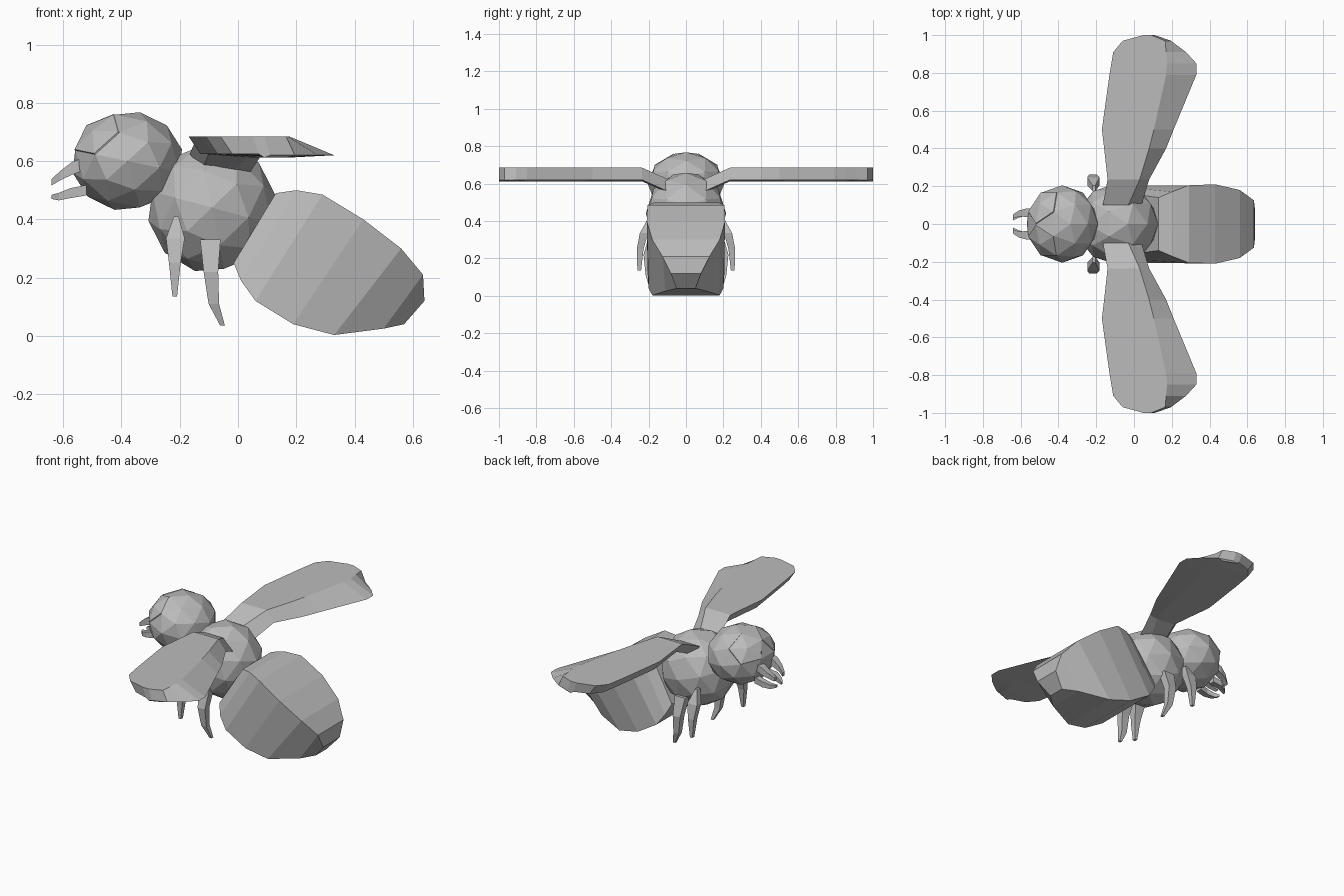
import bpy, bmesh, math
from mathutils import Matrix, Vector

if "Cube" in bpy.data.objects:
    bpy.data.objects.remove(bpy.data.objects["Cube"])

grey = bpy.data.materials.new("plain_grey")
grey.diffuse_color = (0.5, 0.5, 0.5, 1)
grey.use_nodes = True
grey.node_tree.nodes["Principled BSDF"].inputs["Base Color"].default_value = grey.diffuse_color


def finish(name, bm):
    bmesh.ops.recalc_face_normals(bm, faces=bm.faces)
    me = bpy.data.meshes.new(name)
    bm.to_mesh(me)
    bm.free()
    me.materials.append(grey)
    ob = bpy.data.objects.new(name, me)
    bpy.context.collection.objects.link(ob)
    return ob


def loft(name, rings):
    """Skin a list of equal-length rings and cap both ends."""
    bm = bmesh.new()
    vs = [[bm.verts.new(p) for p in r] for r in rings]
    n = len(vs[0])
    for a, b in zip(vs, vs[1:]):
        for i in range(n):
            j = (i + 1) % n
            bm.faces.new((a[i], a[j], b[j], b[i]))
    bm.faces.new(vs[0])
    bm.faces.new(vs[-1])
    return finish(name, bm)


def pair(name, rings):
    """Left and right copies, mirrored across y."""
    for side, s in (("left", -1), ("right", 1)):
        loft(f"{side}_{name}", [[(x, s * y, z) for x, y, z in r] for r in rings])


def ball(centre, radii, tilt):
    bm = bmesh.new()
    bmesh.ops.create_icosphere(bm, subdivisions=2, radius=1)
    bm.transform(Matrix.Translation(centre) @ Matrix.Diagonal((*radii, 1))
                 @ Matrix.Rotation(math.radians(tilt), 4, 'Y'))
    return bm


# Head with two raised five-sided eye panels
head_c = Vector((-0.38, 0, 0.60))
bm = ball(head_c, (0.193, 0.205, 0.172), 13)
for s in (-1, 1):
    aim = head_c + Vector((-0.12, s * 0.105, 0.105))
    centre = min((v for v in bm.verts if len(v.link_edges) == 5),
                 key=lambda v: (v.co - aim).length)
    bmesh.ops.inset_region(bm, faces=list(centre.link_faces),
                           thickness=0.003, depth=0.004)
finish("head", bm)

# Thorax
finish("thorax", ball((-0.09, 0, 0.44), (0.222, 0.215, 0.225), 15))

# Abdomen: four-sided rings (top x, z, half width, bottom x, z, half width)
abdomen = [(0.13, 0.49, 0.14, -0.015, 0.25, 0.16),
           (0.20, 0.50, 0.17, 0.01, 0.19, 0.19),
           (0.29, 0.485, 0.205, 0.06, 0.12, 0.205),
           (0.43, 0.40, 0.21, 0.19, 0.04, 0.20),
           (0.56, 0.30, 0.18, 0.33, 0.003, 0.18),
           (0.635, 0.21, 0.125, 0.50, 0.025, 0.11),
           (0.64, 0.12, 0.08, 0.57, 0.04, 0.05)]
loft("abdomen", [[(a, -w, b), (a, w, b), (c, v, d), (c, -v, d)]
                 for a, b, w, c, d, v in abdomen])

# Wings: wedge sections (y, leading x, ridge x, trailing x, top z)
wing = [(0.10, -0.165, -0.03, 0.04, 0.625),
        (0.235, -0.14, 0.03, 0.08, 0.685),
        (0.40, -0.158, 0.08, 0.17, 0.685),
        (0.50, -0.17, 0.105, 0.21, 0.685),
        (0.79, -0.13, 0.17, 0.33, 0.685),
        (0.85, -0.12, 0.175, 0.33, 0.685),
        (0.91, -0.11, 0.17, 0.275, 0.685),
        (0.97, -0.06, 0.165, 0.195, 0.685),
        (1.00, 0.05, 0.09, 0.11, 0.685)]
pair("wing", [[(l, y, z), (r, y, z), (t, y, z - 0.065),
               (r, y, z - 0.073), (min(l + 0.04, r - 0.02), y, z - 0.06)]
              for y, l, r, t, z in wing])


def limb(path):
    """Square rings across a downward path of (x, y, z, half x, half y)."""
    return [[(x - a, y - b, z), (x + a, y - b, z), (x + a, y + b, z),
             (x - a, y + b, z)] for x, y, z, a, b in path]


# Legs
pair("front_leg", limb([(-0.212, 0.19, 0.41, 0.008, 0.015),
                        (-0.215, 0.225, 0.335, 0.032, 0.022),
                        (-0.217, 0.245, 0.25, 0.02, 0.018),
                        (-0.217, 0.25, 0.135, 0.008, 0.01)]))
pair("rear_leg", limb([(-0.095, 0.17, 0.33, 0.035, 0.025),
                       (-0.093, 0.205, 0.22, 0.025, 0.022),
                       (-0.083, 0.20, 0.11, 0.018, 0.016),
                       (-0.053, 0.185, 0.035, 0.008, 0.008)]))


def prong(path):
    """Square rings across a forward path of (x, y, z, half size)."""
    return [[(x, y - a, z - a), (x, y + a, z - a), (x, y + a, z + a),
             (x, y - a, z + a)] for x, y, z, a in path]


# Feelers and jaws on the face
pair("feeler", prong([(-0.53, 0.06, 0.59, 0.022), (-0.57, 0.06, 0.575, 0.022),
                      (-0.61, 0.055, 0.55, 0.016), (-0.64, 0.04, 0.527, 0.011)]))
pair("jaw", prong([(-0.52, 0.055, 0.50, 0.018), (-0.575, 0.06, 0.49, 0.017),
                   (-0.615, 0.045, 0.478, 0.013), (-0.64, 0.025, 0.477, 0.007)]))
